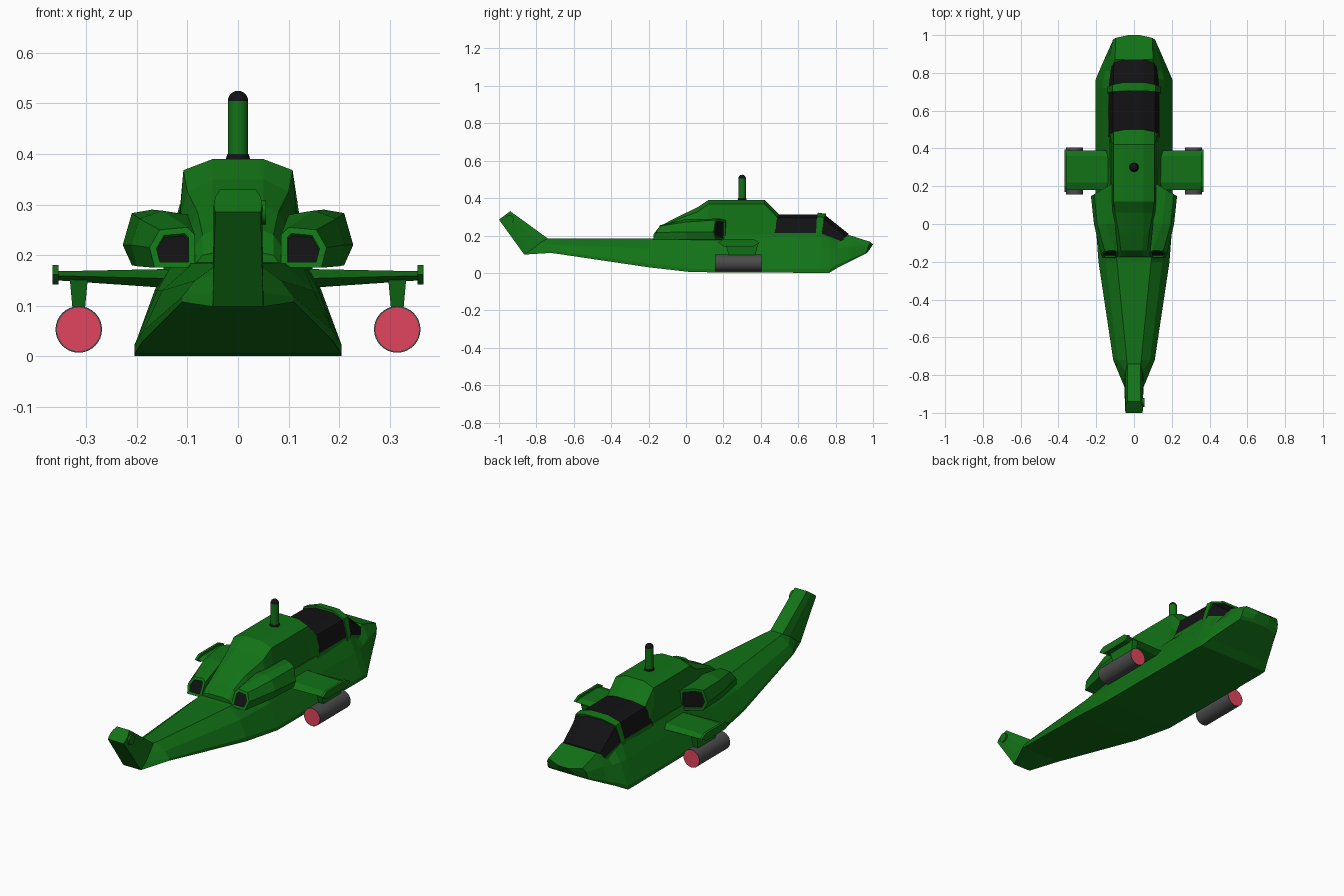
import bpy, bmesh, math
from mathutils import Matrix, Vector

if "Cube" in bpy.data.objects:
    bpy.data.objects.remove(bpy.data.objects["Cube"])


def material(name, rgb):
    m = bpy.data.materials.new(name)
    m.diffuse_color = (*rgb, 1)
    m.use_nodes = True
    m.node_tree.nodes["Principled BSDF"].inputs["Base Color"].default_value = m.diffuse_color
    return m


GREEN = material("green_paint", (0.006, 0.17, 0.008))
BLACK = material("black_glass", (0.006, 0.006, 0.007))
GREY = material("dark_grey_metal", (0.07, 0.07, 0.07))
RED = material("red_tips", (0.75, 0.06, 0.11))


def finish(name, bm, mats, smooth=False):
    bmesh.ops.recalc_face_normals(bm, faces=bm.faces[:])
    me = bpy.data.meshes.new(name)
    bm.to_mesh(me)
    bm.free()
    for m in mats:
        me.materials.append(m)
    ob = bpy.data.objects.new(name, me)
    bpy.context.collection.objects.link(ob)
    if smooth:
        bpy.ops.object.select_all(action='DESELECT')
        ob.select_set(True)
        bpy.context.view_layer.objects.active = ob
        bpy.ops.object.shade_smooth_by_angle(angle=math.radians(35))
    return ob


def loft(name, rings, mats=(GREEN,), rule=None, inset=None):
    """Skin closed rings of points; rule(ring, strip) picks a material, inset=(width, depth) recesses the caps."""
    bm = bmesh.new()
    vs = [[bm.verts.new(p) for p in r] for r in rings]
    n = len(rings[0])
    for i in range(len(vs) - 1):
        for j in range(n):
            k = (j + 1) % n
            f = bm.faces.new((vs[i][j], vs[i][k], vs[i + 1][k], vs[i + 1][j]))
            if rule:
                f.material_index = rule(i, j)
    caps = [bm.faces.new(vs[0]), bm.faces.new(vs[-1])]
    bmesh.ops.recalc_face_normals(bm, faces=bm.faces[:])
    if inset:
        bmesh.ops.inset_individual(bm, faces=caps, thickness=inset[0], use_even_offset=True)
        bmesh.ops.inset_individual(bm, faces=caps, thickness=0.001, depth=inset[1])
        for f in caps:
            f.material_index = 1
    return finish(name, bm, mats)


def body_ring(yb, yt, half):
    """Symmetric ring from a half section of (width, z), leaning from yb at the bottom to yt on top."""
    n = len(half) - 1
    right = [(w, yb + (yt - yb) * i / n, z) for i, (w, z) in enumerate(half)]
    return right + [(-x, y, z) for x, y, z in reversed(right)]


def cylinder(name, r, p0, p1, mat, sides=32, cap=None, r2=None):
    p0, p1 = Vector(p0), Vector(p1)
    bm = bmesh.new()
    rot = (p1 - p0).to_track_quat('Z', 'Y').to_matrix().to_4x4()
    bmesh.ops.create_cone(bm, cap_ends=True, segments=sides, radius1=r, radius2=r2 or r,
                          depth=(p1 - p0).length,
                          matrix=Matrix.Translation((p0 + p1) / 2) @ rot)
    if cap:
        ends = [f for f in bm.faces if len(f.verts) > 4]
        bmesh.ops.inset_individual(bm, faces=ends, thickness=0.003)
        for f in ends:
            f.material_index = 1
    return finish(name, bm, [mat] + ([cap] if cap else []), smooth=True)


# hull with tail boom and swept-up fin
loft("hull", [body_ring(*s) for s in (
    (-1.0, -.94, ((.045, .285), (.048, .30), (.045, .315), (.035, .33))),
    (-.865, -.74, ((.05, .098), (.05, .125), (.045, .16), (.035, .185))),
    (-.72, -.72, ((.11, .107), (.11, .118), (.085, .15), (.038, .185))),
    (-.20, -.20, ((.188, .03), (.188, .05), (.15, .13), (.09, .183))),
    (.03, .03, ((.205, .004), (.205, .022), (.16, .13), (.12, .20))),
    (.72, .72, ((.205, 0), (.205, .02), (.165, .13), (.135, .205))),
    (.765, .765, ((.203, 0), (.203, .02), (.16, .13), (.128, .185))),
    (.81, .81, ((.182, .027), (.184, .045), (.15, .13), (.118, .165))),
    (.87, .87, ((.155, .057), (.158, .07), (.135, .14), (.10, .203))),
    (.955, .985, ((.115, .10), (.115, .112), (.112, .145), (.098, .166))),
    (.965, 1.0, ((.04, .105), (.045, .118), (.045, .135), (.03, .152))),
)])

# upper engine housing behind the canopy
full = ((.125, .17), (.115, .29), (.108, .368), (.05, .39))
loft("engine_housing", [body_ring(*s) for s in (
    (.47, .50, ((.13, .17), (.128, .235), (.108, .295), (.05, .312))),
    (.42, .42, full),
    (.12, .12, full),
    (.06, .06, ((.12, .17), (.115, .27), (.10, .325), (.05, .35))),
    (-.05, -.05, ((.11, .17), (.10, .24), (.08, .285), (.05, .297))),
    (-.14, -.14, ((.10, .17), (.09, .21), (.07, .24), (.045, .25))),
    (-.175, -.175, ((.09, .17), (.085, .18), (.07, .20), (.045, .205))),
)])

# canopy glass: the sill strips stay green
loft("canopy", [body_ring(*s) for s in (
    (.46, .50, ((.137, .195), (.134, .213), (.11, .296), (.05, .313))),
    (.695, .715, ((.137, .19), (.134, .213), (.11, .293), (.05, .312))),
    (.715, .745, ((.137, .185), (.134, .21), (.11, .288), (.05, .308))),
    (.82, .87, ((.123, .152), (.12, .167), (.106, .195), (.05, .208))),
)], (GREEN, BLACK), lambda i, j: 0 if j in (0, 6, 7) else 1)

# raised frame between the two canopy panes
loft("canopy_frame", [body_ring(*s) for s in (
    (.69, .705, ((.14, .19), (.139, .213), (.115, .301), (.05, .322))),
    (.715, .75, ((.14, .185), (.139, .21), (.115, .296), (.05, .316))),
)])

# engine nacelles, wings, pylons and rocket pods on both sides
NACELLE = (
    (None, ((.115, .28), (.17, .29), (.21, .283), (.228, .22), (.21, .18), (.115, .175))),
    (0.0, ((.10, .28), (.15, .288), (.195, .272), (.212, .22), (.20, .178), (.10, .175))),
    (None, ((.085, .24), (.10, .255), (.155, .25), (.175, .215), (.165, .175), (.085, .175))),
)
for s, side in ((1, "right"), (-1, "left")):
    front = [(s * x, .215 - (x - .115) * .6, z) for x, z in NACELLE[0][1]]
    mid = [(s * x, 0, z) for x, z in NACELLE[1][1]]
    rear = [(s * x, -.18 + (z - .175) * .5, z) for x, z in NACELLE[2][1]]
    loft(side + "_engine_nacelle", [front, mid, rear], (GREEN, BLACK), inset=(.013, -.008))

    def wing_ring(x, lo, hi):
        m = (lo + hi) / 2
        return [(s * x, y, z) for y, z in
                ((.18, m), (.22, lo), (.36, lo), (.39, m), (.36, hi), (.22, hi))]
    loft(side + "_wing", [wing_ring(.11, .133, .173), wing_ring(.358, .15, .168)])

    tip = ((.17, .162), (.20, .142), (.36, .142), (.395, .162), (.36, .18), (.20, .18))
    loft(side + "_wing_tip", [[(s * x, y, z) for y, z in tip] for x in (.355, .367)])

    loft(side + "_pylon", [[(s * (.315 + a * w), y, z) for a, y in
                            ((-1, y0), (1, y0), (1, y1), (-1, y1))]
                           for w, y0, y1, z in ((.012, .23, .37, .09), (.018, .21, .385, .155))])

    cylinder(side + "_rocket_pod", .046, (s * .315, .155, .053), (s * .315, .405, .053), GREY, cap=RED)

# rotor mast with dark collar and domed cap
cylinder("mast_collar", .026, (0, .3, .385), (0, .3, .40), BLACK, 24, r2=.021)
cylinder("rotor_mast", .02, (0, .3, .385), (0, .3, .505), GREEN, 24)
bm = bmesh.new()
bmesh.ops.create_uvsphere(bm, u_segments=24, v_segments=12, radius=.02,
                          matrix=Matrix.Translation((0, .3, .505)))
finish("mast_cap", bm, [BLACK], smooth=True)

# tail rotor hub
cylinder("tail_rotor_hub", .024, (.03, -.945, .285), (.055, -.945, .285), GREEN, 16)
